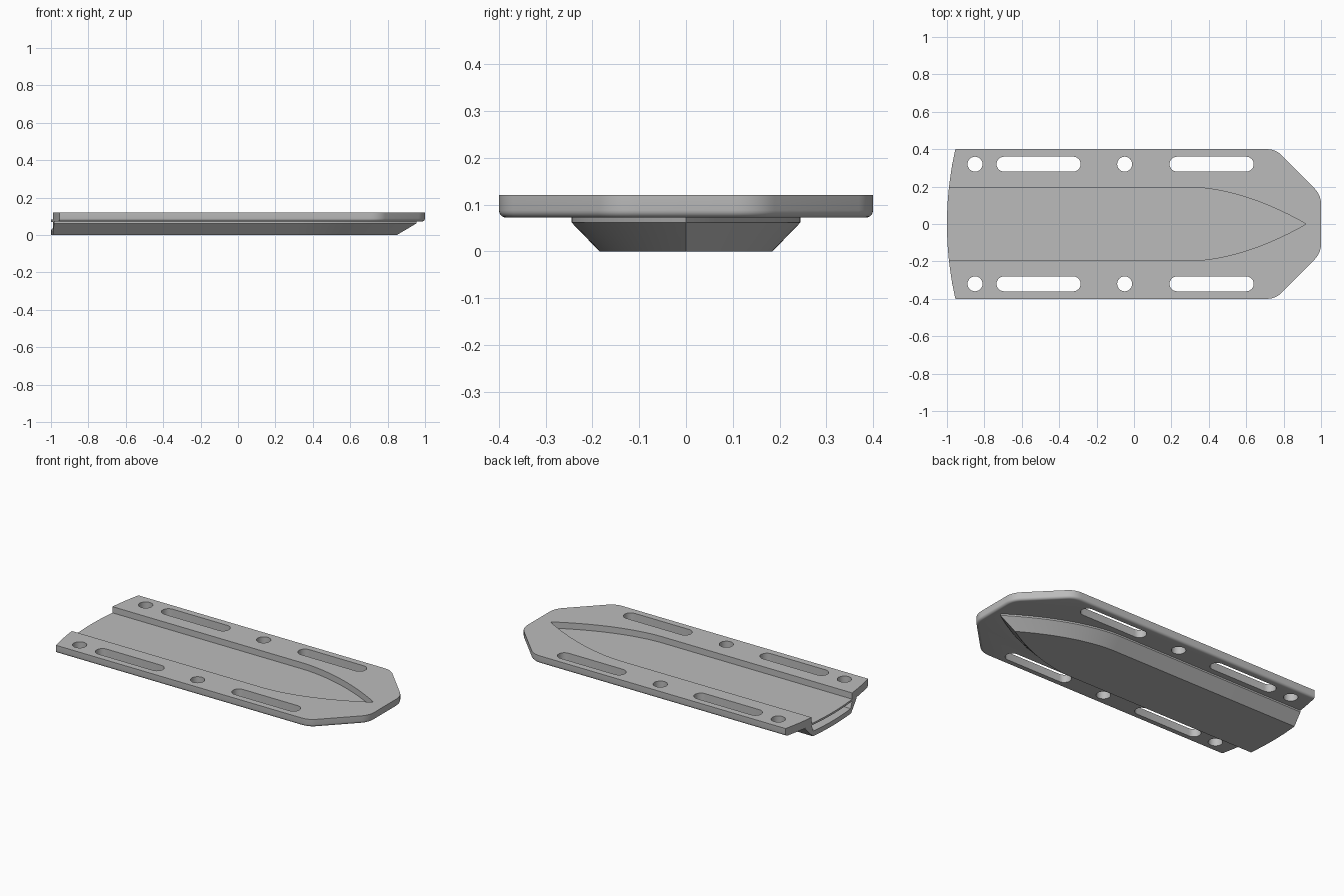
import bpy, bmesh, math

if "Cube" in bpy.data.objects:
    bpy.data.objects.remove(bpy.data.objects["Cube"])

grey = bpy.data.materials.new("plain grey")
grey.diffuse_color = (0.5, 0.5, 0.5, 1)
grey.use_nodes = True
grey.node_tree.nodes["Principled BSDF"].inputs["Base Color"].default_value = grey.diffuse_color


def loft(name, rings):
    """Solid through stacked outlines, each given as (points, z)."""
    bm = bmesh.new()
    loops = [[bm.verts.new((x, y, z)) for x, y in pts] for pts, z in rings]
    n = len(loops[0])
    bm.faces.new(loops[0][::-1])
    bm.faces.new(loops[-1])
    for a, b in zip(loops, loops[1:]):
        for i in range(n):
            j = (i + 1) % n
            bm.faces.new((a[i], a[j], b[j], b[i]))
    bmesh.ops.recalc_face_normals(bm, faces=bm.faces)
    me = bpy.data.meshes.new(name)
    bm.to_mesh(me)
    bm.free()
    ob = bpy.data.objects.new(name, me)
    me.materials.append(grey)
    bpy.context.collection.objects.link(ob)
    return ob


def combine(ob, other, op):
    """Apply a boolean and remove the second solid."""
    mod = ob.modifiers.new(op.lower(), 'BOOLEAN')
    mod.operation, mod.solver, mod.object = op, 'EXACT', other
    bpy.context.view_layer.objects.active = ob
    bpy.ops.object.modifier_apply(modifier=mod.name)
    bpy.data.objects.remove(other)


def stern(y, back=0.0):
    return -1 - back + 0.045 * (y / 0.4) ** 2


def boat(w, tip, back=0.0, start=0.3):
    """Outline with a curved stern, straight sides and a pointed bow."""
    side = []
    for i in range(21):
        t = i / 20
        side.append((start + (tip - start) * t, -w * (1 - t ** 1.8)))
    port = [(x, -y) for x, y in side[-2::-1]]
    arc = [(stern(w - 2 * w * i / 16, back), w - 2 * w * i / 16) for i in range(17)]
    return side + port + arc


def fillet(p, c, q, steps=8):
    """Curve from p to q around corner c."""
    return [tuple((1 - t) ** 2 * p[k] + 2 * t * (1 - t) * c[k] + t * t * q[k]
                  for k in (0, 1)) for t in (i / steps for i in range(steps + 1))]


def slot(x0, x1, y, r=0.04):
    """Rounded slot outline, or a circle when x0 equals x1."""
    pts = []
    for cx, a0 in ((x1, -90), (x0, 90)):
        for i in range(13):
            if x0 == x1 and i == 12:
                continue
            a = math.radians(a0 + 15 * i)
            pts.append((cx + r * math.cos(a), y + r * math.sin(a)))
    return pts


# Plate outline, with clipped and rounded bow corners
def plate_outline(d):
    h = 0.4 - d
    k = d * 0.7
    bow = fillet((0.71 - k / 2, -h), (0.755 - k / 2, -h), (0.787 - k, -0.37 + k))
    bow += fillet((0.965 - k, -0.19 + k), (1 - d, -0.155 + k / 2), (1 - d, -0.105))
    port = [(x, -y) for x, y in reversed(bow)]
    arc = [(stern(h - 2 * h * i / 24), h - 2 * h * i / 24) for i in range(25)]
    return bow + port + arc


# Plate with a rounded lower edge
R, Z0 = 0.016, 0.072
rings = []
for i in range(6):
    a = math.pi / 2 * i / 5
    rings.append((plate_outline(R * (1 - math.sin(a))), Z0 + R * (1 - math.cos(a))))
rings.append((plate_outline(0), 0.12))
board = loft("board", rings)

# Tapered keel under the plate
keel = loft("keel", [(boat(0.185, 0.85), 0), (boat(0.245, 0.955), 0.062),
                     (boat(0.245, 0.955), 0.077)])
combine(board, keel, 'UNION')

# Shallow boat-shaped recess in the top
combine(board, loft("recess", [(boat(0.196, 0.92, 0.1), 0.082),
                               (boat(0.196, 0.92, 0.1), 0.2)]), 'DIFFERENCE')

# Hollow inside the keel, open at the stern
combine(board, loft("hollow", [(boat(0.18, 0.78, 0.1), 0.03),
                               (boat(0.196, 0.84, 0.1), 0.07)]), 'DIFFERENCE')

# Strap slots and round holes along both sides
for s in (-1, 1):
    for x0, x1 in ((-0.85, -0.85), (-0.695, -0.325), (-0.05, -0.05), (0.23, 0.6)):
        pts = slot(x0, x1, 0.32 * s)
        combine(board, loft("hole", [(pts, 0.03), (pts, 0.2)]), 'DIFFERENCE')

# Smooth curved walls, keep edges crisp
bpy.ops.object.select_all(action='DESELECT')
board.select_set(True)
bpy.context.view_layer.objects.active = board
bpy.ops.object.shade_smooth_by_angle(angle=math.radians(25))
